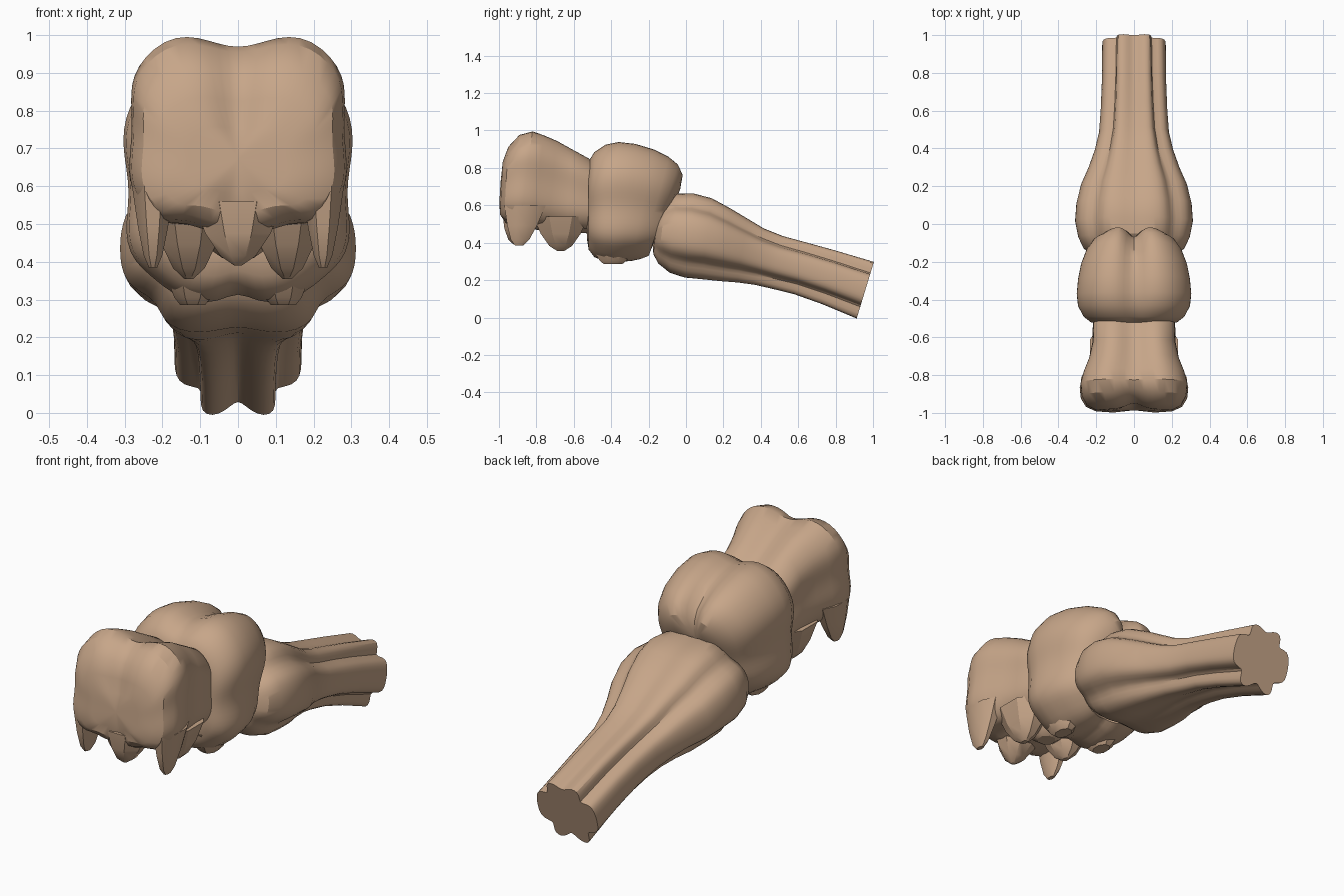
import bpy, bmesh, math

if "Cube" in bpy.data.objects:
    bpy.data.objects.remove(bpy.data.objects["Cube"])

bone = bpy.data.materials.new("tan bone")
bone.diffuse_color = (0.57, 0.38, 0.25, 1)
bone.use_nodes = True
bone.node_tree.nodes["Principled BSDF"].inputs["Base Color"].default_value = bone.diffuse_color
N = 72


def bump(d, w):
    return math.exp(-(d / w) ** 2)


def finish(bm, name, angle=32):
    bmesh.ops.recalc_face_normals(bm, faces=bm.faces[:])
    me = bpy.data.meshes.new(name)
    bm.to_mesh(me)
    bm.free()
    me.materials.append(bone)
    ob = bpy.data.objects.new(name, me)
    bpy.context.collection.objects.link(ob)
    bpy.ops.object.select_all(action='DESELECT')
    ob.select_set(True)
    bpy.context.view_layer.objects.active = ob
    bpy.ops.object.shade_smooth_by_angle(angle=math.radians(angle))
    return ob


def loft(name, stations, section, power, tweak=None):
    """Skin tilted rings; station = (top y, top z, bottom y, bottom z, half width)."""
    bm = bmesh.new()
    rings = []
    for i, (yt, zt, yb, zb, w) in enumerate(stations):
        t = i / (len(stations) - 1)
        ring = []
        for k in range(N):
            a = 2 * math.pi * k / N
            c, s = math.cos(a), math.sin(a)
            r = (abs(c) ** power + abs(s) ** power) ** (-1 / power)
            u, v = section(c * r, s * r, math.degrees(a), t)
            f = (v + 1) / 2
            p = [u * w, yb + (yt - yb) * f, zb + (zt - zb) * f]
            if tweak:
                p = tweak(p, t)
            ring.append(bm.verts.new(p))
        rings.append(ring)
    for r0, r1 in zip(rings, rings[1:]):
        for k in range(N):
            j = (k + 1) % N
            bm.faces.new((r0[k], r0[j], r1[j], r1[k]))
    for r in (rings[0], rings[-1]):
        mid = bm.verts.new([sum(v.co[i] for v in r) / N for i in range(3)])
        for k in range(N):
            bm.faces.new((r[k], r[(k + 1) % N], mid))
    return finish(bm, name)


# Long rear bone: swollen head, fluted shaft with a flat star-shaped end
def shaft_section(u, v, deg, t):
    r = 1.0
    for ang, depth, width in ((90, .20, 18), (44, .24, 11), (136, .24, 11),
                              (270, .34, 20), (322, .26, 13), (218, .26, 13)):
        r -= depth * (0.15 + 0.85 * t) * bump(deg - ang, width)
    return u * r, v * r


loft("rear_bone", [
    (-.17, .47, -.18, .40, .12), (-.15, .57, -.175, .33, .21), (-.11, .63, -.15, .275, .265),
    (-.05, .675, -.09, .22, .295), (.04, .68, -.01, .19, .312), (.14, .655, .08, .18, .305),
    (.24, .60, .18, .17, .28), (.33, .545, .27, .165, .24), (.42, .49, .36, .155, .208),
    (.52, .45, .45, .135, .185), (.65, .415, .57, .105, .176), (.80, .375, .72, .05, .17),
    (1.01, .315, .905, -.03, .168)], shaft_section, 2.2)


# Middle knuckle: two rounded lobes split by a groove
def knuckle_section(u, v, deg, t):
    if v > 0:
        v -= (.04 + .16 * t) * bump(u, .22) * v
        v -= .10 * bump(abs(u) - 1, .3) * v
    else:
        v += (.07 * bump(u, .16) + .10 * bump(abs(u) - .8, .25)) * -v
    u *= 1 - .07 * bump(v + .1, .35)
    return u, v


def knuckle_tweak(p, t):
    if t > .6:
        p[1] -= .045 * bump(p[0], .05) * t
    return p


loft("middle_knuckle", [
    (-.525, .78, -.53, .42, .19), (-.52, .84, -.52, .36, .235), (-.49, .89, -.49, .32, .275),
    (-.43, .93, -.44, .30, .305), (-.36, .945, -.39, .29, .312), (-.27, .935, -.34, .295, .305),
    (-.17, .905, -.29, .30, .288), (-.09, .865, -.24, .31, .26), (-.04, .825, -.20, .325, .225),
    (-.012, .77, -.185, .37, .17), (-.01, .71, -.15, .47, .09)],
    knuckle_section, 3.2, knuckle_tweak)


# Front toe bone: boxy plate-like face tapering to a grooved neck
def toe_section(u, v, deg, t):
    if v > 0:
        v -= (.08 + .12 * t) * bump(u, .34) * v
        v -= .12 * bump(abs(u) - 1, .28) * v
    else:
        v += (.10 * bump(abs(u) - .5, .25) + .12 * bump(abs(u) - 1, .2)) * -v
    u *= 1 - .04 * bump(v - .1, .4)
    return u, v


def toe_tweak(p, t):
    if t < .4:
        p[1] += .035 * bump(p[0], .06) * (1 - t)
    return p


loft("front_toe_bone", [
    (-.99, .76, -1.0, .58, .13), (-.98, .84, -.995, .53, .21), (-.95, .92, -.975, .50, .26),
    (-.89, .985, -.94, .48, .287), (-.82, 1.005, -.89, .47, .293), (-.76, .985, -.82, .47, .275),
    (-.69, .955, -.74, .465, .245), (-.61, .91, -.64, .455, .225), (-.52, .86, -.53, .45, .222),
    (-.48, .81, -.48, .47, .20)], toe_section, 3.8, toe_tweak)


# Pointed lumps under the bones, with wide buried bases
def nub(name, x, y, tip, rx, ry, top, blunt, lean=0):
    bm = bmesh.new()
    n = 8
    levels = [(top, 1.0), (top + (tip - top) * .5, .72), (top + (tip - top) * .85, .35 + blunt / 2),
              (tip, blunt)]
    rings = [[bm.verts.new((x + rx * s * math.cos(2 * math.pi * (k + .5) / n),
                            y + lean * (top - z) + ry * s * math.sin(2 * math.pi * (k + .5) / n), z))
              for k in range(n)] for z, s in levels]
    for r0, r1 in zip(rings, rings[1:]):
        for k in range(n):
            j = (k + 1) % n
            bm.faces.new((r0[k], r0[j], r1[j], r1[k]))
    bm.faces.new(rings[0])
    bm.faces.new(rings[-1])
    finish(bm, name, 30)


nub("toe_centre_spur", 0, -.87, .39, .13, .12, .56, .08, -.25)
nub("toe_rear_ridge", 0, -.66, .41, .15, .15, .54, .3)
for side, s in (("left", -1), ("right", 1)):
    nub("toe_corner_spur_" + side, s * .225, -.86, .385, .06, .12, .60, .2, -.15)
    nub("toe_rear_lump_" + side, s * .13, -.67, .355, .11, .16, .54, .12)
    nub("knuckle_foot_" + side, s * .12, -.39, .285, .10, .15, .42, .35)
